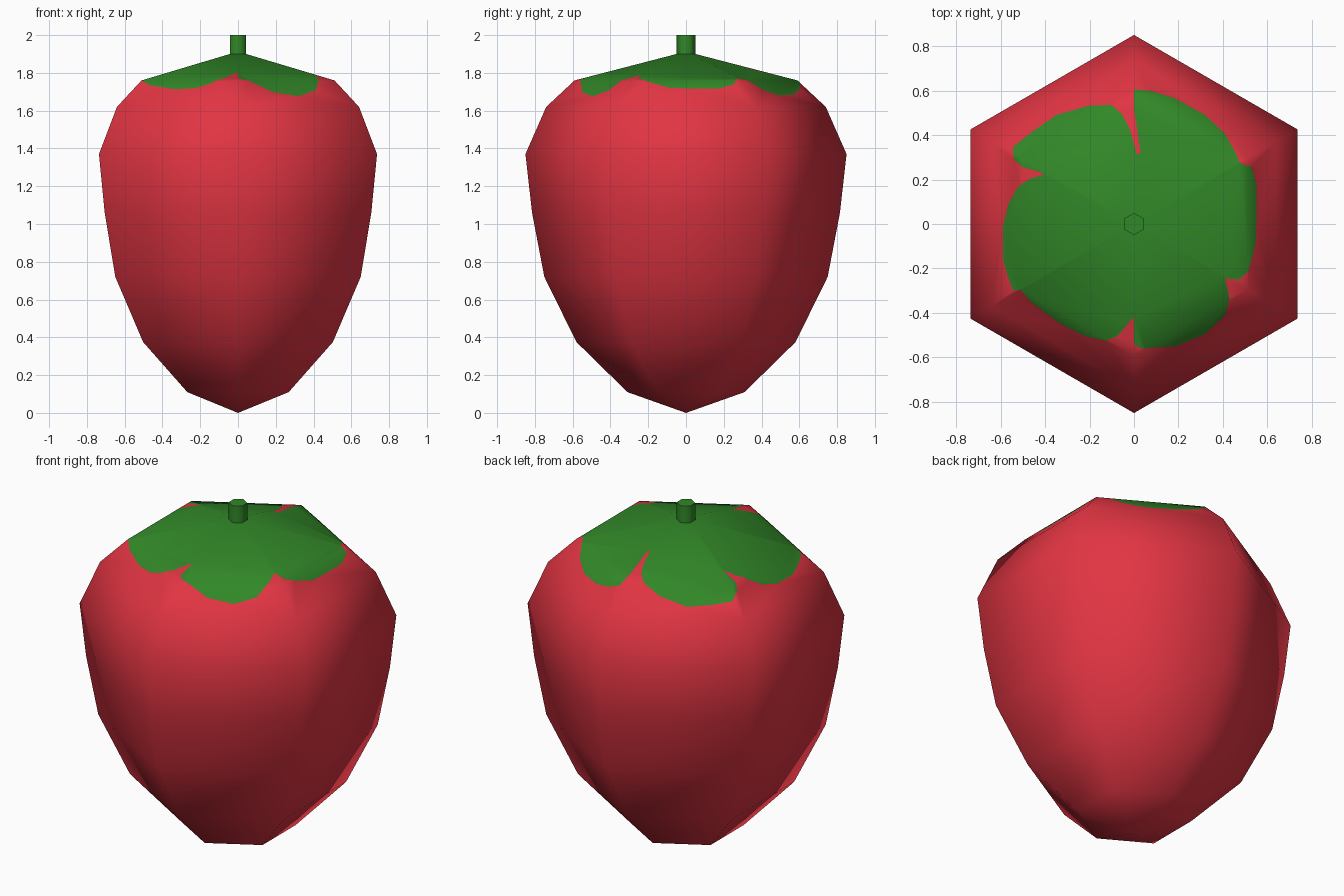
import bpy, bmesh, math
from mathutils import Vector
from mathutils.geometry import delaunay_2d_cdt

if "Cube" in bpy.data.objects:
    bpy.data.objects.remove(bpy.data.objects["Cube"])


def material(name, rgb):
    m = bpy.data.materials.new(name)
    m.diffuse_color = (*rgb, 1)
    m.use_nodes = True
    m.node_tree.nodes["Principled BSDF"].inputs["Base Color"].default_value = m.diffuse_color
    return m


red = material("berry red", (0.75, 0.035, 0.055))
green = material("leaf green", (0.031, 0.245, 0.021))

# (corner radius, height) of the hexagonal body, bottom to shoulder
LOWER = [(0.31, 0.11), (0.58, 0.375), (0.75, 0.72), (0.815, 1.06), (0.85, 1.37), (0.74, 1.62)]
# shoulder to tip, covered by the leaves
UPPER = [(0.0, 1.913), (0.59, 1.76), (0.74, 1.62)]

# leaf outline seen from above, anticlockwise
LEAVES = [
    (.55, 0), (.55, .18), (.53, .255), (.475, .275), (.46, .315), (.41, .405), (.32, .49),
    (.185, .565), (.07, .60), (0, .605), (0, .52), (.018, .40), (.03, .315), (.013, .315),
    (-.02, .43), (-.055, .495), (-.1, .535), (-.2, .533), (-.35, .49), (-.465, .41),
    (-.545, .345), (-.54, .29), (-.5, .255), (-.42, .233), (-.405, .222), (-.465, .205),
    (-.52, .17), (-.565, .09), (-.59, -.015), (-.59, -.155), (-.565, -.245), (-.543, -.3),
    (-.51, -.295), (-.465, -.35), (-.33, -.45), (-.22, -.505), (-.13, -.525), (-.075, -.505),
    (-.025, -.445), (0, -.42), (0, -.54), (.035, -.56), (.185, -.55), (.32, -.495),
    (.41, -.41), (.43, -.335), (.41, -.245), (.475, -.25), (.515, -.21), (.547, -.09)]


def hexagon(r):
    return [Vector((r * math.cos(math.radians(30 + 60 * k)),
                    r * math.sin(math.radians(30 + 60 * k)))) for k in range(6)]


def height(p):
    """Height of the upper body above a point of the plan."""
    rho = max(p.x * math.cos(k * math.pi / 3) + p.y * math.sin(k * math.pi / 3)
              for k in range(6)) / math.cos(math.pi / 6)
    (r0, z0), (r1, z1) = UPPER[:2] if rho < UPPER[1][0] else UPPER[1:]
    return z0 + (z1 - z0) * (rho - r0) / (r1 - r0)


def in_leaves(p):
    inside = False
    for (ax, ay), (bx, by) in zip(LEAVES, LEAVES[1:] + LEAVES[:1]):
        if (ay > p.y) != (by > p.y) and p.x < ax + (p.y - ay) * (bx - ax) / (by - ay):
            inside = not inside
    return inside


def finish(bm, name, mats):
    me = bpy.data.meshes.new(name)
    bmesh.ops.recalc_face_normals(bm, faces=bm.faces)
    bm.to_mesh(me)
    bm.free()
    for m in mats:
        me.materials.append(m)
    ob = bpy.data.objects.new(name, me)
    bpy.context.collection.objects.link(ob)
    bpy.ops.object.select_all(action='DESELECT')
    ob.select_set(True)
    bpy.context.view_layer.objects.active = ob
    bpy.ops.object.shade_smooth_by_angle(angle=math.radians(66))
    return ob


# berry body: hexagonal rings
bm = bmesh.new()
tip = bm.verts.new((0, 0, 0))
rings = [[bm.verts.new((p.x, p.y, z)) for p in hexagon(r)] for r, z in LOWER]
for k in range(6):
    j = (k + 1) % 6
    bm.faces.new((tip, rings[0][j], rings[0][k]))
    for a, b in zip(rings, rings[1:]):
        bm.faces.new((a[k], a[j], b[j], b[k]))

# berry top: plan cut along the leaf outline and lifted onto the body
pts = [Vector((0, 0))] + hexagon(UPPER[1][0]) + hexagon(UPPER[2][0]) + [Vector(p) for p in LEAVES]
n = len(LEAVES)
edges = [(13 + i, 13 + (i + 1) % n) for i in range(n)]
for k in range(6):
    j = (k + 1) % 6
    edges += [(0, 1 + k), (1 + k, 7 + k), (1 + k, 1 + j), (7 + k, 7 + j)]
flat, _, tris, *_ = delaunay_2d_cdt(pts, edges, [], 0, 1e-5)
top = [bm.verts.new((p.x, p.y, height(p))) for p in flat]
for t in tris:
    f = bm.faces.new([top[i] for i in t])
    f.material_index = int(in_leaves(sum((flat[i] for i in t), Vector((0, 0))) / len(t)))
bmesh.ops.remove_doubles(bm, verts=bm.verts, dist=0.0005)
finish(bm, "berry", [red, green])

# stem: short hexagonal rod
bm = bmesh.new()
low, high = ([bm.verts.new((p.x, p.y, z)) for p in hexagon(0.05)] for z in (1.88, 2.0))
for k in range(6):
    j = (k + 1) % 6
    bm.faces.new((low[k], low[j], high[j], high[k]))
bm.faces.new(high)
bm.faces.new(low[::-1])
finish(bm, "stem", [green])
